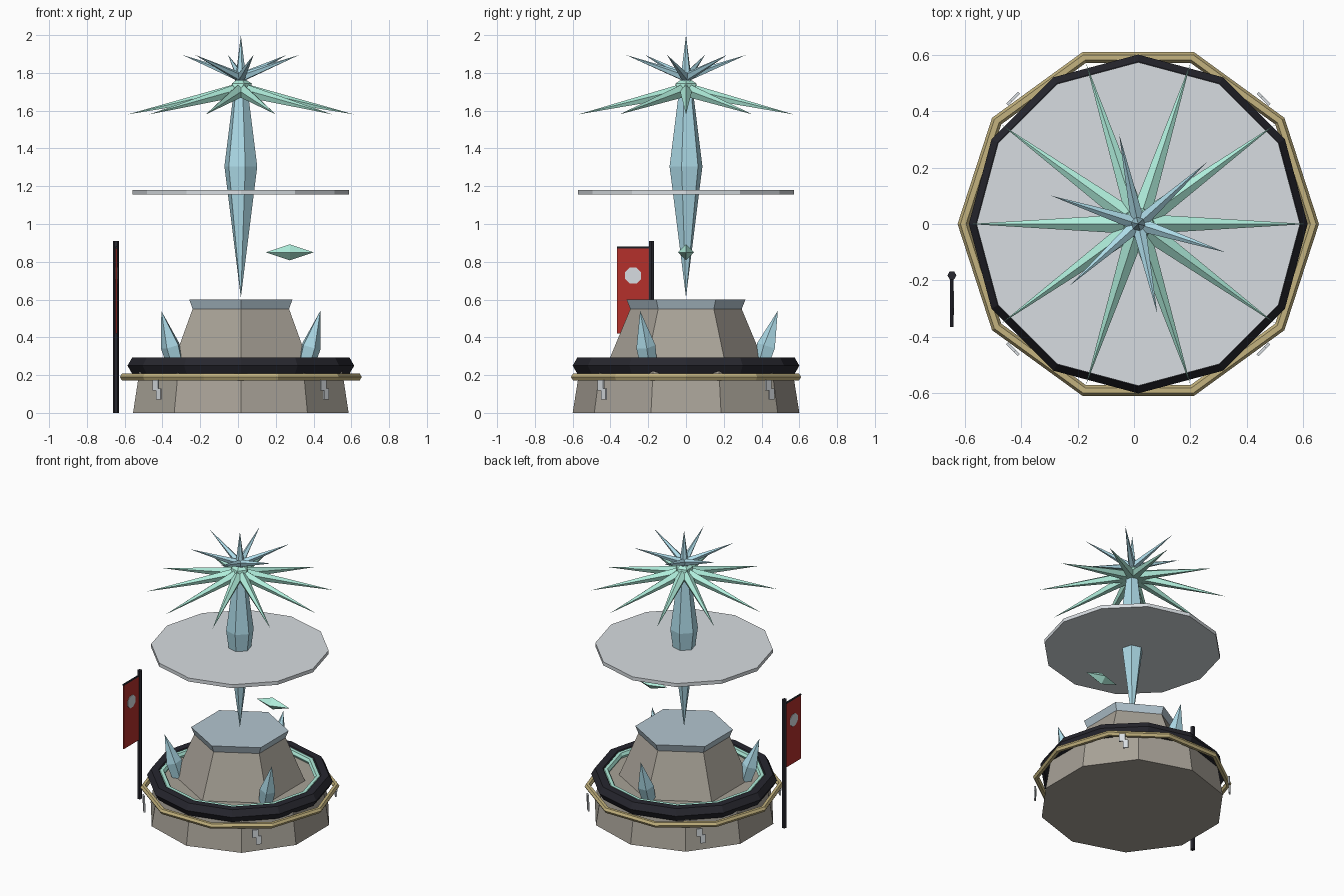
import bpy, bmesh
from math import sin, cos, pi, radians, atan2, hypot
from mathutils import Matrix, Vector

if "Cube" in bpy.data.objects:
    bpy.data.objects.remove(bpy.data.objects["Cube"])

CX = 0.015  # axis of the monument


def mat(name, r, g, b):
    m = bpy.data.materials.new(name)
    m.diffuse_color = (r, g, b, 1)
    m.use_nodes = True
    m.node_tree.nodes["Principled BSDF"].inputs["Base Color"].default_value = m.diffuse_color
    return m


STONE = mat("stone", 0.39, 0.36, 0.31)
DARK = mat("dark_metal", 0.02, 0.02, 0.028)
GOLD = mat("gold", 0.55, 0.45, 0.21)
ICE = mat("ice", 0.42, 0.71, 0.81)
MINT = mat("mint", 0.43, 0.85, 0.71)
FROST = mat("frost", 0.45, 0.56, 0.63)
PALE = mat("pale", 0.68, 0.72, 0.75)
RED = mat("red", 0.46, 0.03, 0.024)


def finish(name, bm, material, matrix=None):
    bmesh.ops.recalc_face_normals(bm, faces=bm.faces)
    me = bpy.data.meshes.new(name)
    bm.to_mesh(me)
    bm.free()
    me.materials.append(material)
    ob = bpy.data.objects.new(name, me)
    bpy.context.collection.objects.link(ob)
    ob.matrix_world = matrix or Matrix.Translation((CX, 0, 0))
    return ob


def lathe(name, profile, sides, material, start=90, matrix=None):
    """Flat-faced turned solid; radius 0 makes a point, open ends are capped."""
    bm = bmesh.new()
    rings = []
    for r, z in profile:
        if r == 0:
            rings.append([bm.verts.new((0, 0, z))])
        else:
            rings.append([bm.verts.new((r * cos(radians(start) + 2 * pi * i / sides),
                                        r * sin(radians(start) + 2 * pi * i / sides), z))
                          for i in range(sides)])
    for a, b in zip(rings, rings[1:]):
        for i in range(sides):
            j = (i + 1) % sides
            quad = [a[i % len(a)], a[j % len(a)], b[j % len(b)], b[i % len(b)]]
            bm.faces.new(list(dict.fromkeys(quad)))
    for ring in (rings[0], rings[-1]):
        if len(ring) > 1:
            bm.faces.new(ring)
    return finish(name, bm, material, matrix)


def torus(name, R, r, z, sides, material, minor=6):
    bm = bmesh.new()
    g = [[bm.verts.new(((R + r * cos(2 * pi * j / minor)) * cos(2 * pi * i / sides),
                        (R + r * cos(2 * pi * j / minor)) * sin(2 * pi * i / sides),
                        z + r * sin(2 * pi * j / minor))) for j in range(minor)]
         for i in range(sides)]
    for i in range(sides):
        for j in range(minor):
            k, l = (i + 1) % sides, (j + 1) % minor
            bm.faces.new((g[i][j], g[k][j], g[k][l], g[i][l]))
    return finish(name, bm, material)


def box(name, size, centre, material, matrix):
    bm = bmesh.new()
    bmesh.ops.create_cube(bm, size=1)
    bmesh.ops.scale(bm, vec=size, verts=bm.verts)
    bmesh.ops.translate(bm, vec=centre, verts=bm.verts)
    return finish(name, bm, material, matrix)


def spun(angle, r, z, tilt):
    """Place at radius r and height z, local z leaning outward by tilt degrees."""
    return (Matrix.Translation((CX, 0, 0)) @ Matrix.Rotation(radians(angle), 4, 'Z')
            @ Matrix.Translation((r, 0, z)) @ Matrix.Rotation(radians(tilt), 4, 'Y'))


# Stone base, upper plinth and frosted cap
lathe("base", [(0.6, 0), (0.56, 0.25)], 10, STONE)
lathe("plinth", [(0.42, 0.25), (0.295, 0.55)], 6, STONE)
lathe("plinth_cap", [(0.295, 0.55), (0.315, 0.6)], 6, FROST)

# Rings around the base
torus("dark_ring", 0.55, 0.05, 0.25, 12, DARK)
torus("glow_ring", 0.505, 0.022, 0.27, 12, MINT)
torus("gold_ring", 0.62, 0.02, 0.19, 10, GOLD)

# Central crystal and the disc around it
lathe("main_crystal", [(0, 0.61), (0.09, 1.305), (0, 2.0)], 6, ICE, start=45)
lathe("halo_disc", [(0.573, 1.155), (0.573, 1.18)], 12, PALE)

# Three leaning crystals on the base
for a in (90, 210, 330):
    lathe("base_crystal", [(0.045, 0), (0.054, 0.13), (0, 0.325)], 5, ICE, start=180,
          matrix=spun(a, 0.39, 0.23, 17.2))

# Crown: hub, long drooping spikes and short rising spikes
hub = bmesh.new()
bmesh.ops.create_icosphere(hub, subdivisions=1, radius=0.065)
finish("crown_hub", hub, MINT, Matrix.Translation((CX, 0, 1.715)))


def spikes(name, count, start, z0, tip_r, tip_z, rad, material):
    for i in range(count):
        tilt = 90 - atan2(tip_z - z0, tip_r) * 180 / pi
        lathe(name, [(rad, 0), (0, hypot(tip_r, tip_z - z0))], 5, material, start=180,
              matrix=spun(start + i * 360 / count, 0, z0, tilt))


spikes("long_spike", 10, 0, 1.71, 0.6, 1.58, 0.038, MINT)
spikes("short_spike", 6, 42, 1.775, 0.325, 1.895, 0.026, ICE)

# Floating shard
lathe("floating_shard", [(0, -0.042), (1, 0), (0, 0.042)], 4, MINT, start=0,
      matrix=Matrix.Translation((0.274, 0, 0.85)) @ Matrix.Diagonal((0.127, 0.042, 1, 1)))

# Stepped marks outside the base
for a in (45, 135, 225, 315):
    m = spun(a, 0.627, 0, 0)
    box("mark_upper", (0.01, 0.04, 0.055), (0, -0.01, 0.147), PALE, m)
    box("mark_lower", (0.01, 0.034, 0.06), (0, 0.012, 0.1), PALE, m)

# Banner: pole, crossbar, cloth and round emblem
lathe("banner_pole", [(0.016, 0), (0.016, 0.91)], 6, DARK, start=0,
      matrix=Matrix.Translation((-0.645, -0.182, 0)))
lathe("banner_crossbar", [(0.007, 0), (0.007, 0.185)], 6, DARK,
      matrix=Matrix.Translation((-0.645, -0.18, 0.875)) @ Matrix.Rotation(pi / 2, 4, 'X'))
box("banner_cloth", (0.008, 0.17, 0.455), (-0.645, -0.28, 0.648), RED, Matrix.Identity(4))
lathe("banner_emblem", [(0.046, -0.007), (0.046, 0.007)], 8, PALE, start=22.5,
      matrix=Matrix.Translation((-0.645, -0.28, 0.727)) @ Matrix.Rotation(pi / 2, 4, 'Y'))
